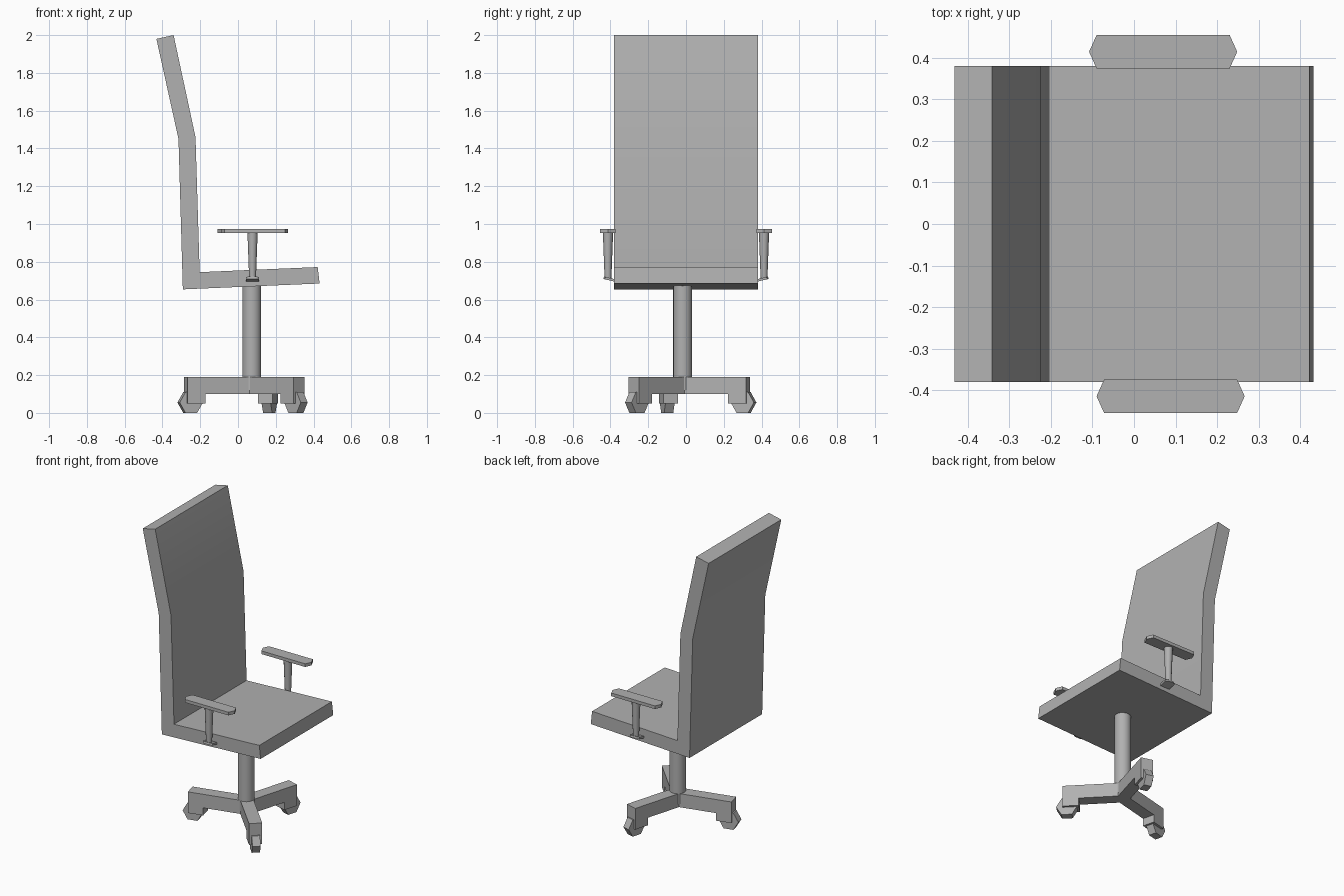
import bpy, bmesh, math
from mathutils import Matrix, Vector

if "Cube" in bpy.data.objects:
    bpy.data.objects.remove(bpy.data.objects["Cube"])

# One mid-grey finish for the whole chair
grey = bpy.data.materials.new("mid_grey")
grey.diffuse_color = (0.44, 0.44, 0.44, 1)
grey.use_nodes = True
grey.node_tree.nodes["Principled BSDF"].inputs["Base Color"].default_value = grey.diffuse_color


def prism(name, pts, depth, matrix=Matrix(), bevel=0.0):
    """Extrude a closed XY outline along local z, then place it with a matrix."""
    bm = bmesh.new()
    face = bm.faces.new([bm.verts.new((x, y, 0)) for x, y in pts])
    ext = bmesh.ops.extrude_face_region(bm, geom=[face])
    verts = [v for v in ext["geom"] if isinstance(v, bmesh.types.BMVert)]
    bmesh.ops.translate(bm, vec=(0, 0, depth), verts=verts)
    bm.transform(matrix)
    bmesh.ops.recalc_face_normals(bm, faces=bm.faces)
    mesh = bpy.data.meshes.new(name)
    bm.to_mesh(mesh)
    bm.free()
    mesh.materials.append(grey)
    obj = bpy.data.objects.new(name, mesh)
    bpy.context.collection.objects.link(obj)
    if bevel:
        mod = obj.modifiers.new("edge_bevel", "BEVEL")
        mod.width = bevel
        mod.segments = 1
        mod.limit_method = 'ANGLE'
        mod.angle_limit = math.radians(30)
    return obj


def smooth(obj):
    bpy.ops.object.select_all(action='DESELECT')
    obj.select_set(True)
    bpy.context.view_layer.objects.active = obj
    bpy.ops.object.shade_smooth_by_angle(angle=math.radians(30))


def cone(name, r1, r2, z0, z1, x, y, sides):
    bpy.ops.mesh.primitive_cone_add(vertices=sides, radius1=r1, radius2=r2,
                                    depth=z1 - z0, location=(x, y, (z0 + z1) / 2))
    obj = bpy.context.object
    obj.name = name
    obj.data.materials.append(grey)
    smooth(obj)
    return obj


def side_profile(y):
    """Maps outline (x, z) to world and extrudes toward -y from the given y."""
    return Matrix.Translation((0, y, 0)) @ Matrix.Rotation(math.pi / 2, 4, 'X')


# Seat and backrest: one bent slab, shaded smoothly across the bend
slab = [(-0.432, 1.98), (-0.341, 2.0), (-0.225, 1.46), (-0.203, 0.745),
        (0.422, 0.772), (0.432, 0.685), (-0.292, 0.654), (-0.315, 1.45)]
smooth(prism("seat_and_back", slab, 0.76, side_profile(0.38)))

# Armrests: pad, tapered post and tilted foot on each side
for side, cx, label in ((1, 0.07, "left"), (-1, 0.088, "right")):
    pad = [(-0.178, 0), (-0.16, -0.04), (0.16, -0.04),
           (0.178, 0), (0.16, 0.04), (-0.16, 0.04)]
    prism(f"armrest_pad_{label}", pad, 0.021,
          Matrix.Translation((cx, side * 0.414, 0.952)))
    cone(f"armrest_post_{label}", 0.018, 0.027, 0.71, 0.954, 0.077, side * 0.413, 12)
    foot = [(-0.035, -0.036), (0.035, -0.036), (0.035, 0.022),
            (0.02, 0.03), (-0.02, 0.03), (-0.035, 0.022)]
    tilt = Matrix.Rotation(math.radians(13), 4, 'X')
    flip = Matrix.Diagonal((1, side, 1, 1))
    prism(f"armrest_foot_{label}", foot, 0.013,
          flip @ Matrix.Translation((0.077, 0.408, 0.702)) @ tilt)

# Column
CX, CY = 0.073, -0.018
cone("column", 0.05, 0.05, 0.12, 0.69, CX, CY, 20)

# Three-armed base star
HALF, REACH = 0.04, 0.36
angles = [math.radians(a) for a in (74, 194, 314)]
star = []
for a in angles:
    out = Vector((math.cos(a), math.sin(a)))
    across = Vector((-out.y, out.x))
    star += [out * REACH - across * HALF, out * REACH + across * HALF]
    c = a + math.radians(60)
    star.append(Vector((math.cos(c), math.sin(c))) * HALF / math.sin(math.radians(60)))
prism("base_star", star, 0.09, Matrix.Translation((CX, CY, 0.10)))

# Caster housings and hexagonal wheels at the arm ends
for i, a in enumerate(angles):
    arm = Matrix.Translation((CX, CY, 0)) @ Matrix.Rotation(a, 4, 'Z')
    housing = [(0.262, -HALF), (REACH, -HALF), (REACH, HALF), (0.262, HALF)]
    prism(f"caster_housing_{i + 1}", housing, 0.055,
          arm @ Matrix.Translation((0, 0, 0.05)))
    r = 0.0635
    wheel = [(0.336 + r * math.cos(k * math.pi / 3), 0.055 + r * math.sin(k * math.pi / 3))
             for k in range(6)]
    prism(f"caster_wheel_{i + 1}", wheel, 0.05, arm @ side_profile(0.025))
